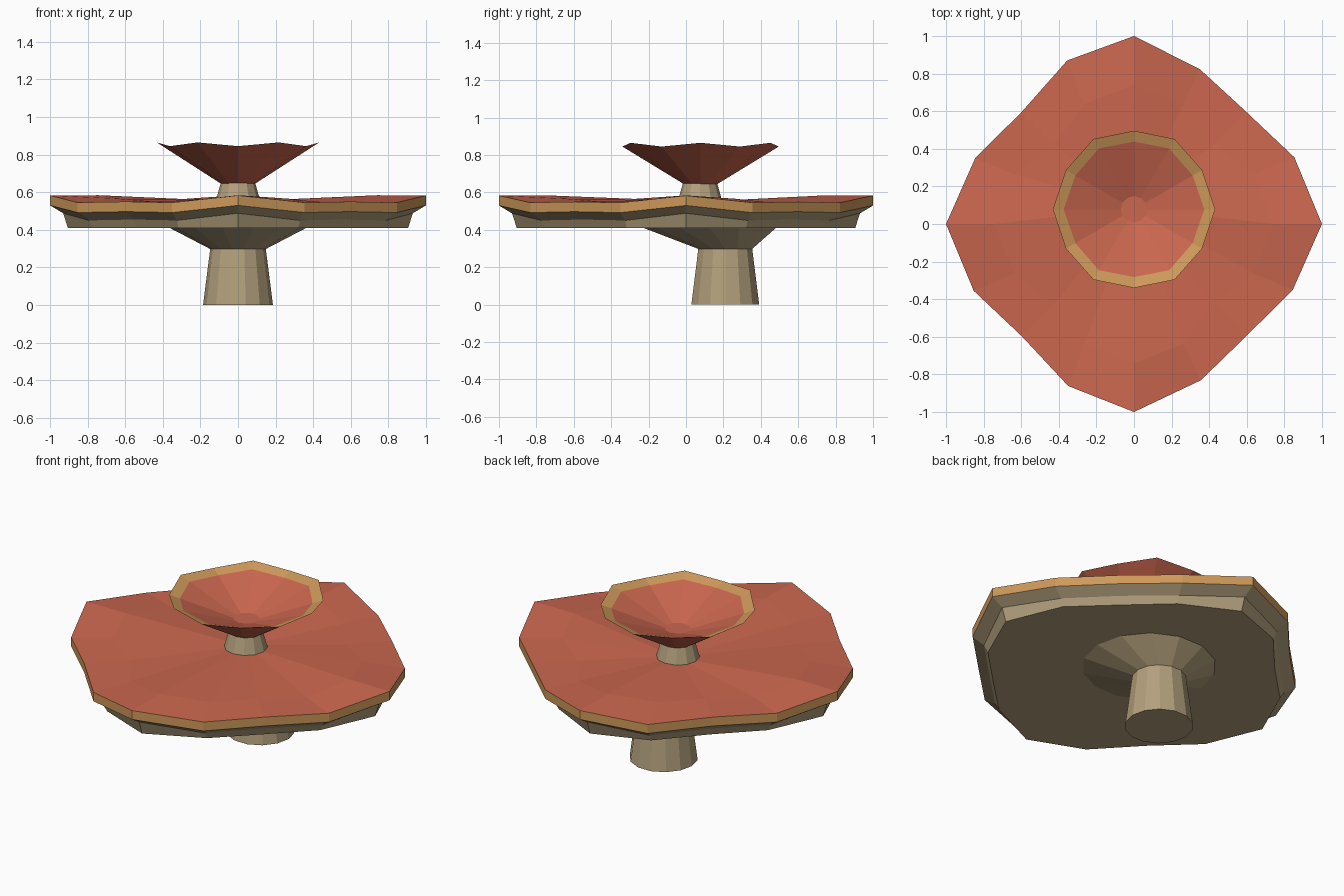
import bpy, math

if "Cube" in bpy.data.objects:
    bpy.data.objects.remove(bpy.data.objects["Cube"])

def mat(name, rgb):
    m = bpy.data.materials.new(name)
    m.diffuse_color = (*[(c / 255) ** 2.2 for c in rgb], 1)
    m.use_nodes = True
    m.node_tree.nodes["Principled BSDF"].inputs["Base Color"].default_value = m.diffuse_color
    return m

RED = mat("coral_red", (202, 103, 80))
TAN = mat("golden_tan", (205, 152, 90))
BEIGE = mat("beige", (178, 159, 124))

def loft(name, rings, mats, cap0=None, cap1=None, flip=()):
    """Skin rings from bottom to top; mats holds one material per band."""
    n = len(rings[0])
    verts = [p for r in rings for p in r]
    faces, fm = [], []
    for k in range(len(rings) - 1):
        for i in range(n):
            a, b = k * n + i, k * n + (i + 1) % n
            f = [a, b, b + n, a + n]
            faces.append(f[::-1] if k in flip else f)
            fm.append(mats[k])
    if cap0:
        faces.append(list(range(n))[::-1])
        fm.append(cap0)
    if cap1:
        s = (len(rings) - 1) * n
        faces.append(list(range(s, s + n)))
        fm.append(cap1)
    me = bpy.data.meshes.new(name)
    me.from_pydata(verts, [], faces)
    used = list(dict.fromkeys(fm))
    for m in used:
        me.materials.append(m)
    for p, m in zip(me.polygons, fm):
        p.material_index = used.index(m)
    ob = bpy.data.objects.new(name, me)
    bpy.context.collection.objects.link(ob)
    return ob

def ring(r, z, cy, n=12, rz=None):
    """Circle ring; rz gives an alternate (radius, z) for odd points."""
    pts = []
    for i in range(n):
        rr, zz = rz if rz and i % 2 else (r, z)
        a = 2 * math.pi * i / n
        pts.append((rr * math.cos(a), cy + rr * math.sin(a), zz))
    return pts

# lower stem with flared support
loft("lower_stem", [ring(.186, 0, .21, 14), ring(.148, .298, .21, 14),
                    ring(.367, .412, .125, 14)],
     [BEIGE, BEIGE], cap0=BEIGE)

# large wavy cap: 16 sided outline, raised at the four main points
OUT = [(1, 0), (.853, .355), (.597, .597), (.35, .845)]
def cap_ring(s, dz=0, flat=None):
    pts = []
    for q in range(4):
        for j, (x, y) in enumerate(OUT):
            for _ in range(q):
                x, y = -y, x
            if abs(y) > .8 and abs(x) > .1:      # slight left/right difference
                y *= .975 if x > 0 else 1.02
            z = flat if flat is not None else (.583, .545, .55, .545)[j] + dz
            pts.append((x * s, y * s, z))
    return pts

def mid_ring():
    pts = []
    for i in range(16):
        r = (.74, .69, .60, .69)[i % 4]
        z = (.584, .566, .548, .55)[i % 4]
        a = math.pi * i / 8
        pts.append((r * math.cos(a), r * math.sin(a), z))
    return pts

def hub_ring():
    return [(.1 * math.cos(math.pi * i / 8), .075 + .1 * math.sin(math.pi * i / 8),
             .555) for i in range(16)]

loft("large_cap",
     [cap_ring(.905, flat=.41), cap_ring(.93, -.095), cap_ring(1, -.053),
      cap_ring(1), mid_ring(), hub_ring()],
     [BEIGE, BEIGE, TAN, RED, RED], cap0=BEIGE, cap1=RED)

# upper stem
loft("upper_stem", [ring(.125, .53, .075), ring(.09, .655, .075)], [BEIGE], cap1=BEIGE)

# small upper cup: red outside, tan lip, shallow red bowl
C = .078
loft("upper_cup",
     [ring(.09, .645, C), ring(.432, .865, C, rz=(.418, .845)),
      ring(.374, .84, C, rz=(.36, .826)), ring(.07, .722, C)],
     [RED, TAN, RED], cap1=RED, flip=(0,))
